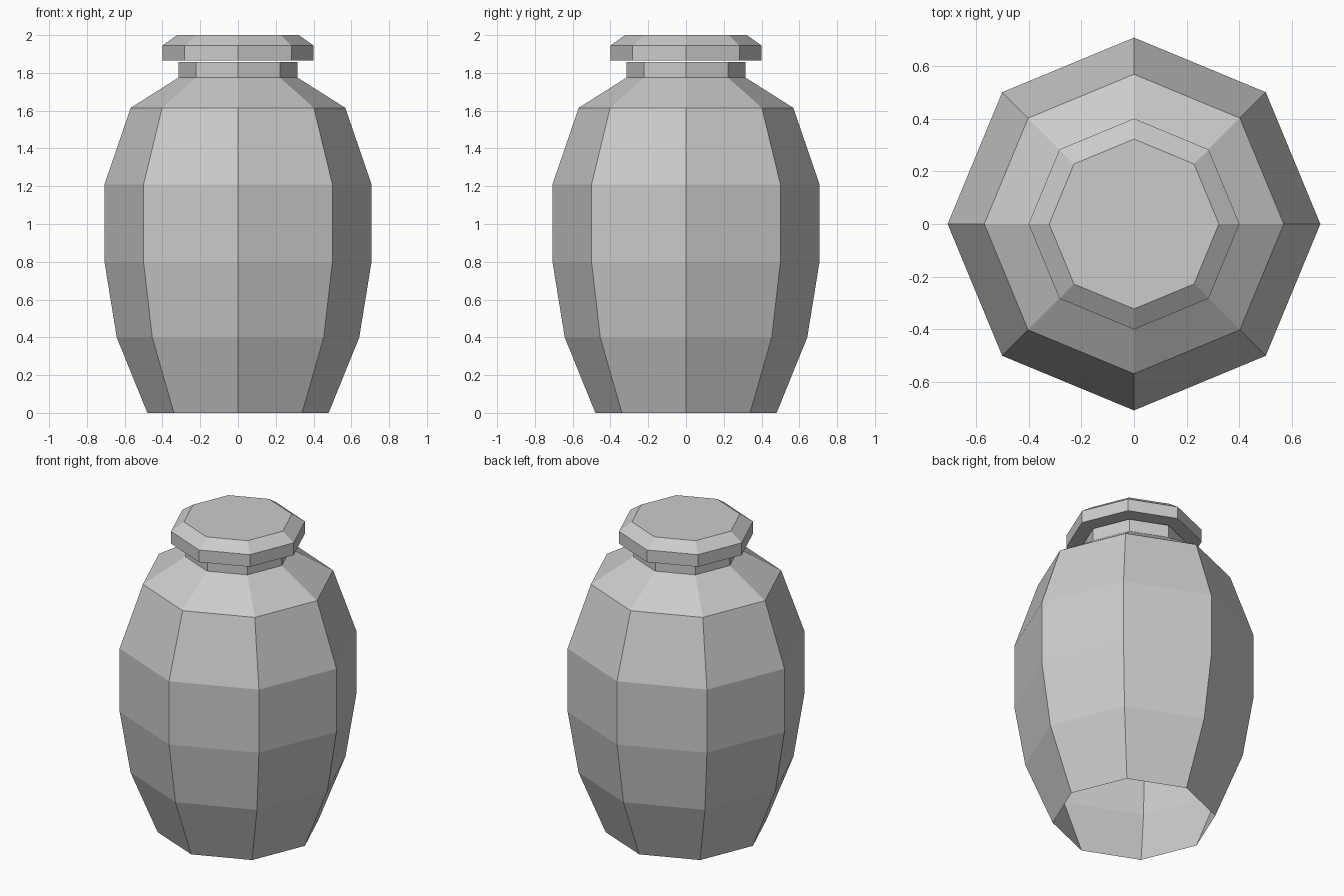
import bpy, bmesh
from math import cos, sin, tau

if "Cube" in bpy.data.objects:
    bpy.data.objects.remove(bpy.data.objects["Cube"])

SIDES = 8


def lathe(name, profile, cap_bottom=False, cap_top=False):
    """Flat-faced octagonal shell from (radius, height) pairs, bottom to top."""
    bm = bmesh.new()
    rings = [[bm.verts.new((r * cos(tau * i / SIDES), r * sin(tau * i / SIDES), z))
              for i in range(SIDES)] for r, z in profile]
    for low, high in zip(rings, rings[1:]):
        for i in range(SIDES):
            j = (i + 1) % SIDES
            bm.faces.new((low[i], low[j], high[j], high[i]))
    if cap_bottom:
        bm.faces.new(rings[0][::-1])
    if cap_top:
        bm.faces.new(rings[-1])
    mesh = bpy.data.meshes.new(name)
    bm.to_mesh(mesh)
    bm.free()
    obj = bpy.data.objects.new(name, mesh)
    bpy.context.collection.objects.link(obj)
    return obj


# Jar body and neck, open underneath and at the mouth
lathe("jar_body", [(0.48, 0), (0.642, 0.40), (0.707, 0.80), (0.707, 1.21),
                   (0.568, 1.615), (0.315, 1.775), (0.315, 1.857)])

# Bevelled lid resting just above the mouth
lathe("lid", [(0.40, 1.866), (0.40, 1.945), (0.322, 2.0)],
      cap_bottom=True, cap_top=True)
